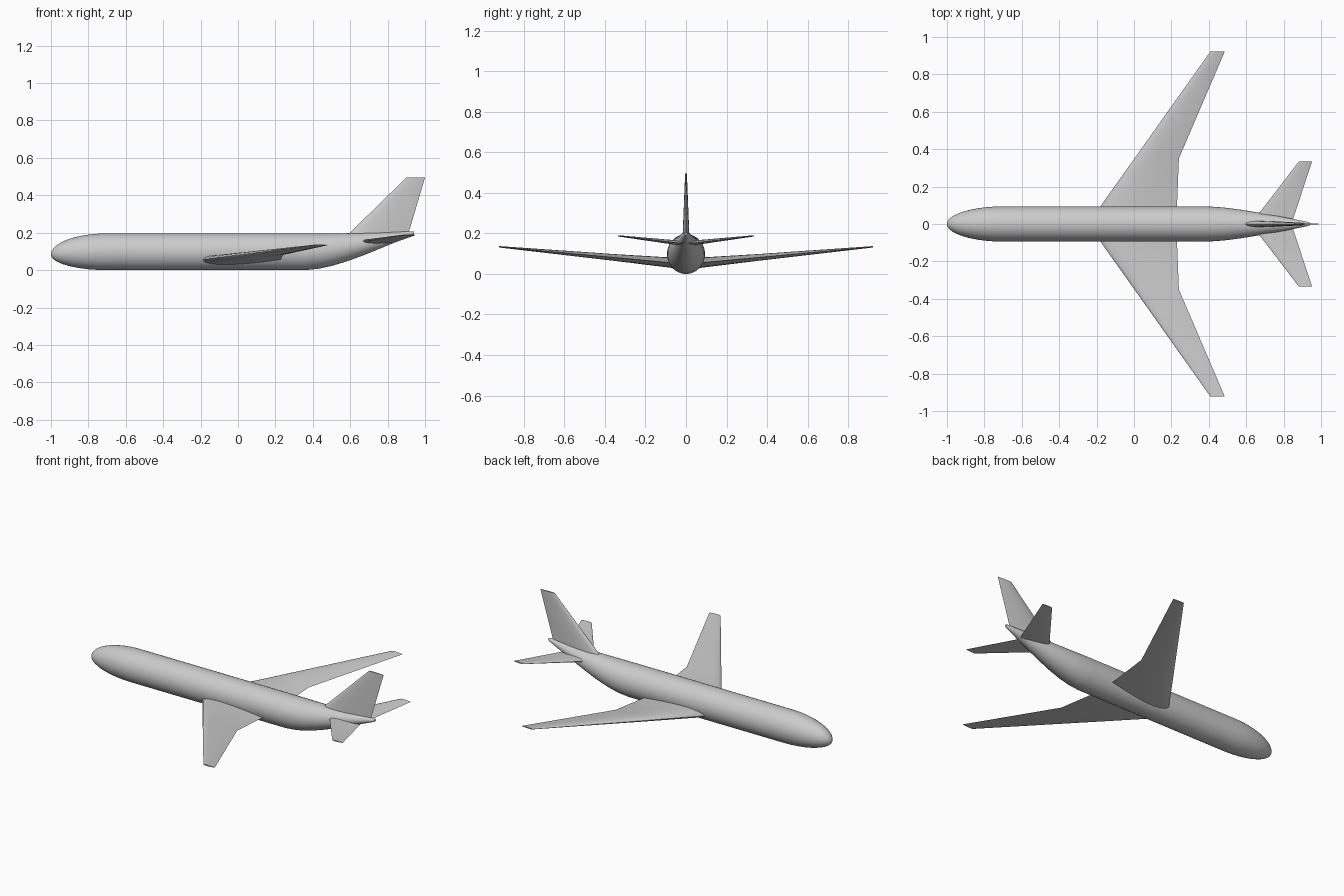
import bpy
import bmesh
from math import sin, cos, pi

if "Cube" in bpy.data.objects:
    bpy.data.objects.remove(bpy.data.objects["Cube"])

grey = bpy.data.materials.new("light_grey")
grey.use_nodes = True
GREY = (0.6, 0.6, 0.6, 1)
grey.diffuse_color = GREY
grey.node_tree.nodes["Principled BSDF"].inputs["Base Color"].default_value = GREY


def loft(name, rings, cap_start=True, mirror=False):
    """Skin a list of equal-length closed rings."""
    bm = bmesh.new()
    loops = [[bm.verts.new(p) for p in ring] for ring in rings]
    n = len(loops[0])
    for a, b in zip(loops, loops[1:]):
        for i in range(n):
            j = (i + 1) % n
            bm.faces.new((a[i], a[j], b[j], b[i]))
    bm.faces.new(loops[-1])
    if cap_start:
        bm.faces.new(loops[0])
    bmesh.ops.recalc_face_normals(bm, faces=bm.faces)
    mesh = bpy.data.meshes.new(name)
    bm.to_mesh(mesh)
    bm.free()
    mesh.materials.append(grey)
    obj = bpy.data.objects.new(name, mesh)
    bpy.context.collection.objects.link(obj)
    bpy.ops.object.select_all(action="DESELECT")
    obj.select_set(True)
    bpy.context.view_layer.objects.active = obj
    bpy.ops.object.shade_smooth_by_angle(angle=0.7)
    if mirror:
        mod = obj.modifiers.new("Mirror", "MIRROR")
        mod.use_axis = (False, True, False)
    return obj


def airfoil(lead, trail, thick, steps=12):
    """Closed (x, offset) outline with a round nose and a sharp tail."""
    pts = []
    for k in range(2 * steps):
        a = pi * k / steps
        c = (1 + cos(a)) / 2
        shape = 1.485 * c**0.5 - 0.63 * c - 1.758 * c**2 + 1.4215 * c**3 - 0.5185 * c**4
        pts.append((lead + c * (trail - lead), thick * shape * (1 if k < steps else -1)))
    return pts


def flat_wing(name, sections):
    """Sections: span, leading x, trailing x, height, thickness."""
    rings = [[(x, y, z + o) for x, o in airfoil(le, te, t)]
             for y, le, te, z, t in sections]
    return loft(name, rings, cap_start=False, mirror=True)


def oval(x, half_width, bottom, top, sides=48):
    mid, half = (top + bottom) / 2, (top - bottom) / 2
    return [(x, half_width * cos(2 * pi * i / sides), mid + half * sin(2 * pi * i / sides))
            for i in range(sides)]


# Fuselage: rounded nose, straight tube, upswept tail cone
WIDTH, HEIGHT, NOSE_Z, NOSE_LEN = 0.094, 0.098, 0.083, 0.3
body = []
for k in range(15):
    t = 0.03 + (pi / 2 - 0.03) * k / 14
    s = sin(t)
    mid = NOSE_Z + (HEIGHT - NOSE_Z) * s
    body.append(oval(-1 + NOSE_LEN * (1 - cos(t)), WIDTH * s, mid - HEIGHT * s, mid + HEIGHT * s))
tail = [(0.36, 0.094, 0.0, 0.196), (0.43, 0.092, 0.007, 0.196), (0.5, 0.086, 0.022, 0.196),
        (0.58, 0.075, 0.046, 0.197), (0.66, 0.062, 0.075, 0.199), (0.74, 0.048, 0.107, 0.201),
        (0.82, 0.033, 0.14, 0.204), (0.89, 0.019, 0.169, 0.206), (0.93, 0.011, 0.185, 0.207),
        (0.942, 0.006, 0.192, 0.206)]
body += [oval(*station) for station in tail]
loft("fuselage", body)

# Swept main wings with a kinked trailing edge
flat_wing("main_wings", [(0, -0.247, 0.226, 0.049, 0.056),
                         (0.35, 0.002, 0.24, 0.081, 0.034),
                         (0.922, 0.408, 0.485, 0.134, 0.007)])

# Horizontal tailplanes
flat_wing("tailplanes", [(0, 0.625, 0.842, 0.149, 0.026),
                         (0.335, 0.882, 0.952, 0.188, 0.006)])

# Vertical tail fin
fin = [(0.185, 0.583, 0.908, 0.034), (0.495, 0.9, 1.0, 0.009)]
loft("tail_fin", [[(x, o, z) for x, o in airfoil(le, te, t)] for z, le, te, t in fin])
